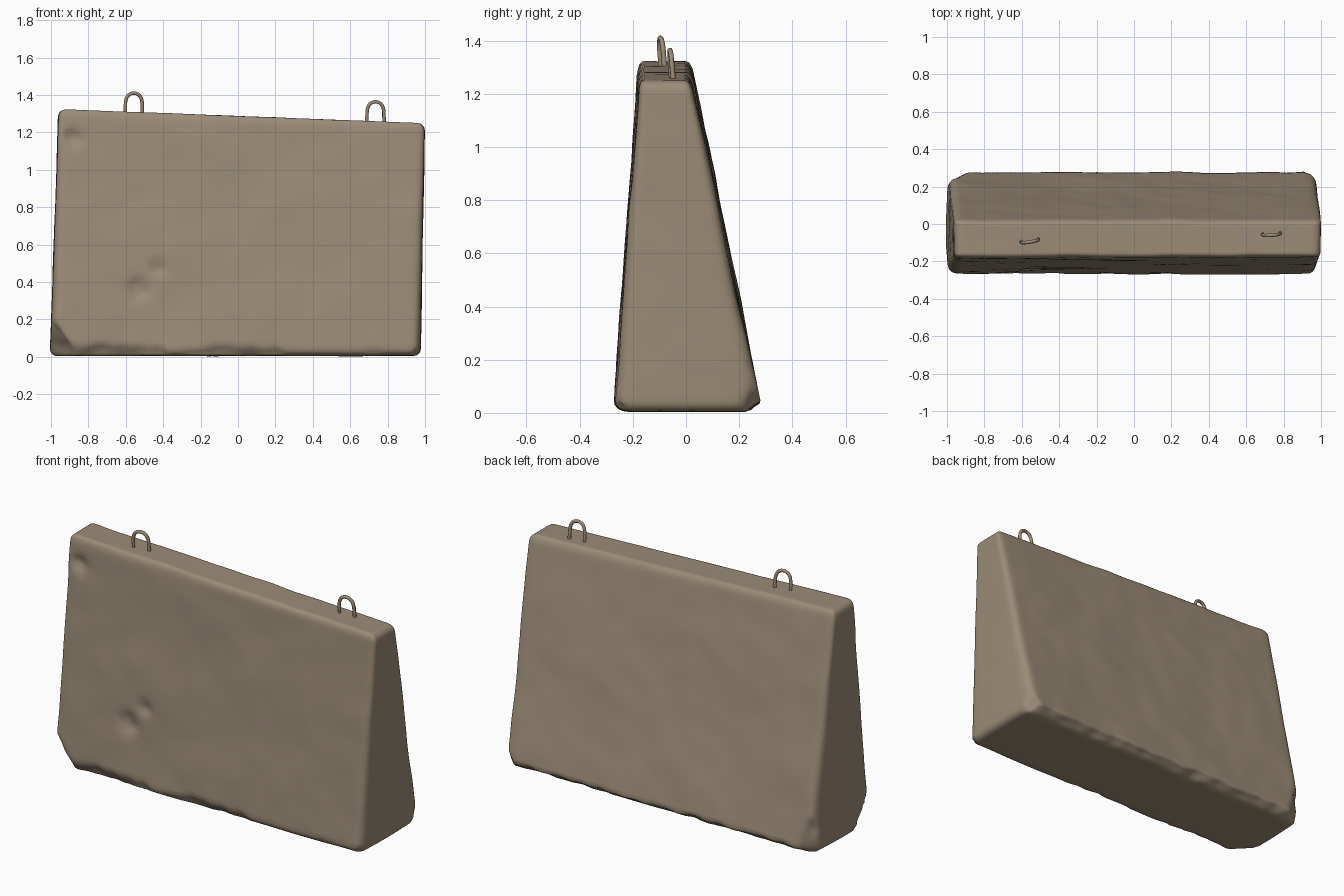
import bpy, bmesh, math
from mathutils import Vector, noise

if "Cube" in bpy.data.objects:
    bpy.data.objects.remove(bpy.data.objects["Cube"])

# One weathered concrete colour
mat = bpy.data.materials.new("weathered concrete")
mat.diffuse_color = (0.33, 0.262, 0.185, 1)
mat.use_nodes = True
mat.node_tree.nodes["Principled BSDF"].inputs["Base Color"].default_value = mat.diffuse_color


def lerp(a, b, t):
    return a + (b - a) * t


def clamp(v, a, b):
    return max(a, min(b, v))


# Barrier block: gridded box, rounded, tapered, then chipped
HALF = Vector((1.0, 0.2, 0.65))
CORNERS = {  # (x side, y side, z side)
    (0, 0, 0): (-1.0, -0.27, 0.005), (1, 0, 0): (0.97, -0.27, 0.005),
    (0, 1, 0): (-0.995, 0.285, 0.005), (1, 1, 0): (0.97, 0.285, 0.005),
    (0, 0, 1): (-0.953, -0.18, 1.325), (1, 0, 1): (0.992, -0.175, 1.25),
    (0, 1, 1): (-0.953, 0.022, 1.325), (1, 1, 1): (0.992, 0.018, 1.25),
}
CORNERS = {k: Vector(v) for k, v in CORNERS.items()}


def rounded(p, r):
    q = Vector([clamp(p[i], r - HALF[i], HALF[i] - r) for i in range(3)])
    d = p - q
    return q + d.normalized() * r if d.length > 1e-6 else p


def tapered(p):
    u, v, w = [(p[i] / HALF[i] + 1) / 2 for i in range(3)]
    out = Vector()
    for (i, j, k), c in CORNERS.items():
        out += c * ((u if i else 1 - u) * (v if j else 1 - v) * (w if k else 1 - w))
    return out


def cut(p, point, normal, rough=0.012):
    """Break off everything beyond a rough plane."""
    n = Vector(normal).normalized()
    d = (p - Vector(point)).dot(n) - rough * noise.noise(p * 11)
    return p - n * d if d > 0 else p


def dent(p, centre, radius, depth):
    r = (p - Vector(centre)).length / radius
    if r < 1:
        p = p + Vector((0.1, 1, 0)) * depth * (1 - r * r) ** 2 * (1 + 0.8 * noise.noise(p * 25))
    return p


def weather(p):
    # worn bottom front edge, varying along the length
    wear = 0.025 + 0.03 * noise.noise(Vector((p.x * 3.5, 1.3, 0))) + 0.015 * noise.noise(Vector((p.x * 11, 4, 0)))
    wear += 0.025 * clamp(-p.x, 0, 1) - 0.01 * clamp(p.x, 0, 1)
    p = cut(p, (0, -0.27 + max(wear, 0.005), 0.005), (0, -0.86, -0.5), 0.01)
    p = cut(p, (0, 0.285, 0.05), (0, 0.6, -0.8))
    # broken corners
    p = cut(p, (-1.0, -0.22, 0.18), (-0.62, -0.55, -0.4))
    p = cut(p, (-0.99, 0.2, 0.1), (-0.6, 0.75, -0.1), 0.015)
    p = cut(p, (0.975, 0.21, 0.1), (0.75, 0.6, -0.2), 0.015)
    p = cut(p, (0.96, -0.25, 0.04), (0.6, -0.5, -0.6))
    # gouges on the front
    p = dent(p, (-0.53, -0.24, 0.36), 0.09, 0.022)
    p = dent(p, (-0.43, -0.235, 0.48), 0.06, 0.02)
    p = dent(p, (-0.88, -0.19, 1.17), 0.07, 0.025)
    # gentle unevenness
    broad = 0.006 * noise.noise(p * 2.6) + 0.0025 * noise.noise(p * 7)
    p = p + Vector((0.5 * broad, broad * 1.3, 0.4 * broad))
    # slightly bulging ends
    if abs(p.x) > 0.9:
        p.x += math.copysign(0.008, p.x) * max(0, 1 - (p.y / 0.25) ** 2)
    p.z = max(p.z, 0.0)
    return p


bm = bmesh.new()
bmesh.ops.create_cube(bm, size=2)
for v in bm.verts:
    v.co = Vector([v.co[i] * HALF[i] for i in range(3)])
R = 0.042
for axis, n in enumerate((80, 16, 52)):
    edge = [HALF[axis] - R * f for f in (0.12, 0.3, 0.6)]
    inner = HALF[axis] - R
    places = [-e for e in edge] + [lerp(-inner, inner, i / n) for i in range(n + 1)] + edge
    normal = Vector([float(i == axis) for i in range(3)])
    for s in places:
        bmesh.ops.bisect_plane(bm, geom=bm.verts[:] + bm.edges[:] + bm.faces[:],
                               plane_co=normal * s, plane_no=normal)
for v in bm.verts:
    v.co = weather(tapered(rounded(v.co.copy(), R)))
for f in bm.faces:
    f.smooth = True
me = bpy.data.meshes.new("barrier_block")
bm.to_mesh(me)
bm.free()
me.materials.append(mat)
block = bpy.data.objects.new("barrier_block", me)
bpy.context.collection.objects.link(block)


# Lifting loops: bent rods set into the top
def lifting_loop(name, centre, turn, lean):
    x, y, top = centre
    path = [(-0.047, -0.15), (-0.045, -0.06), (-0.041, -0.04)]
    path += [(-0.038 * math.cos(a), -0.04 + 0.03 * math.sin(a))
             for a in [math.pi * i / 10 for i in range(1, 10)]]
    path += [(-px, pz) for px, pz in path[2::-1]]
    curve = bpy.data.curves.new(name, "CURVE")
    curve.dimensions = "3D"
    curve.bevel_depth = 0.0095
    curve.bevel_resolution = 2
    curve.use_fill_caps = True
    s = curve.splines.new("POLY")
    s.points.add(len(path) - 1)
    for pt, (px, pz) in zip(s.points, path):
        pt.co = (x + px * math.cos(turn), y + px * math.sin(turn) + lean * pz, top + pz, 1)
    curve.materials.append(mat)
    ob = bpy.data.objects.new(name, curve)
    bpy.context.collection.objects.link(ob)
    bpy.ops.object.select_all(action="DESELECT")
    ob.select_set(True)
    bpy.context.view_layer.objects.active = ob
    bpy.ops.object.convert(target="MESH")
    bpy.ops.object.shade_smooth_by_angle(angle=math.radians(60))


lifting_loop("left_lifting_loop", (-0.557, -0.097, 1.42), 0.15, -0.08)
lifting_loop("right_lifting_loop", (0.735, -0.061, 1.374), 0.07, -0.08)
